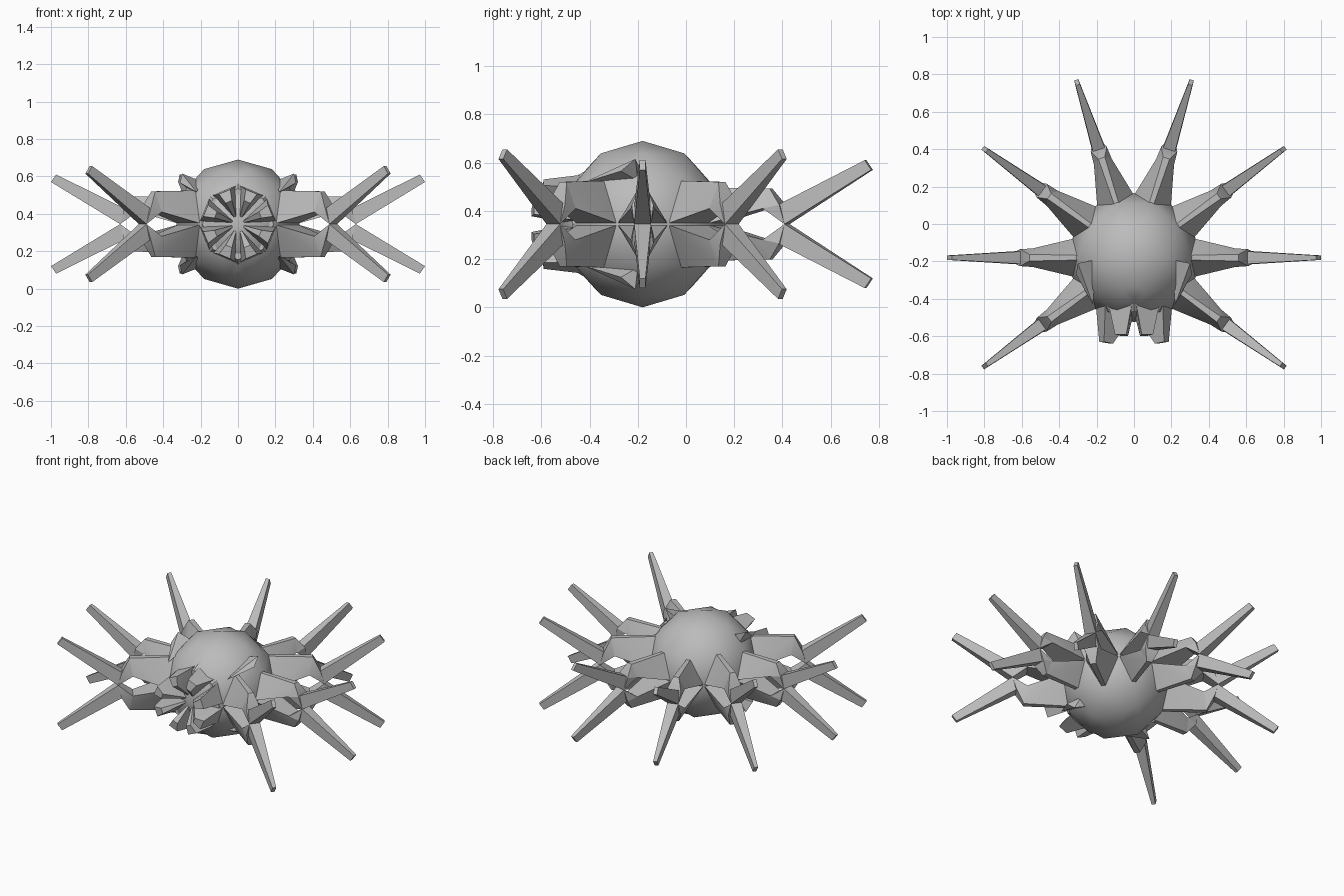
import bpy, bmesh
from math import radians, sin, cos
from mathutils import Vector, Matrix

cube = bpy.data.objects.get("Cube")
if cube:
    bpy.data.objects.remove(cube, do_unlink=True)

CENTRE = Vector((0, -0.18, 0.345))

grey = bpy.data.materials.new("stone_grey")
grey.use_nodes = True
colour = (0.5, 0.5, 0.5, 1)
grey.diffuse_color = colour
grey.node_tree.nodes["Principled BSDF"].inputs["Base Color"].default_value = colour


def hull(bm, points):
    """Add a convex solid around the points."""
    verts = [bm.verts.new(p) for p in points]
    res = bmesh.ops.convex_hull(bm, input=verts)
    spare = {g for g in res["geom_interior"] + res["geom_unused"]
             if isinstance(g, bmesh.types.BMVert)}
    if spare:
        bmesh.ops.delete(bm, geom=list(spare), context="VERTS")


def finish(name, bm, mirror=(True, False, True), bisect=False, angle=25):
    """Turn the mesh into an object mirrored about the body centre."""
    bmesh.ops.recalc_face_normals(bm, faces=bm.faces)
    mesh = bpy.data.meshes.new(name)
    bm.to_mesh(mesh)
    bm.free()
    mesh.materials.append(grey)
    ob = bpy.data.objects.new(name, mesh)
    ob.location = CENTRE
    bpy.context.collection.objects.link(ob)
    mod = ob.modifiers.new("mirror", "MIRROR")
    mod.use_axis = mirror
    if bisect:
        mod.use_bisect_axis = mirror
    bpy.ops.object.select_all(action="DESELECT")
    ob.select_set(True)
    bpy.context.view_layer.objects.active = ob
    bpy.ops.object.shade_smooth_by_angle(angle=radians(angle))
    return ob


def pair(r, w, z):
    """Two points either side of a limb's middle line."""
    return [Vector((r, w, z)), Vector((r, -w, z))]


# Faceted round body
bm = bmesh.new()
bmesh.ops.create_icosphere(bm, subdivisions=2, radius=0.345)
finish("body", bm, bisect=True, angle=30)

# Legs: a ridged thigh, a bent knee and a long thin spike
for name, azimuth, ridge, tip in (
        ("side_leg", 0, 0.152, 0.265), ("rear_side_leg", 36, 0.18, 0.31),
        ("rear_leg", 72, 0.152, 0.265), ("front_side_leg", -36, 0.18, 0.31)):
    bm = bmesh.new()
    end = pair(0.54, 0.05, 0.065) + pair(0.56, 0.018, ridge - 0.005)
    hull(bm, pair(0.31, 0.105, 0) + pair(0.27, 0.012, ridge) + end)
    hull(bm, end + pair(0.61, 0.045, 0.08) + pair(0.63, 0.035, 0))
    hull(bm, pair(0.58, 0.035, 0.07) + pair(0.63, 0.035, 0)
         + pair(0.972, 0.012, tip) + pair(1.0, 0.012, tip - 0.04))
    bmesh.ops.rotate(bm, verts=bm.verts, cent=(0, 0, 0),
                     matrix=Matrix.Rotation(radians(azimuth), 3, "Z"))
    finish(name, bm)


def around(radius, angle, y):
    """A point on a ring facing the front."""
    a = radians(angle)
    return Vector((radius * cos(a), y, radius * sin(a)))


# Snout that carries the mouth
bm = bmesh.new()
hull(bm, [around(r, 45 * i, y) for i in range(8)
          for r, y in ((0.26, -0.17), (0.19, -0.29))])
finish("snout", bm, mirror=(True, False, False), bisect=True)

# Ring of wedge teeth fanning out from the mouth centre
bm = bmesh.new()
for angle in (22.5, 67.5):
    reach = -0.46 if angle < 45 else -0.42
    points = [around(0, 0, -0.29), around(0, 0, -0.25)]
    for side in (-1, 1):
        points += [around(0.205, angle + side * 19, -0.25),
                   around(0.19, angle + side * 10, reach + 0.01),
                   around(0.13, angle + side * 8, reach)]
    hull(bm, points)
finish("teeth", bm)

# Small fins above and below the cheeks
bm = bmesh.new()
hull(bm, [(0.22, -0.25, 0.17), (0.20, -0.01, 0.23), (0.25, -0.02, 0.18),
          (0.30, -0.03, 0.27), (0.31, -0.09, 0.22)])
finish("cheek_fin", bm)
